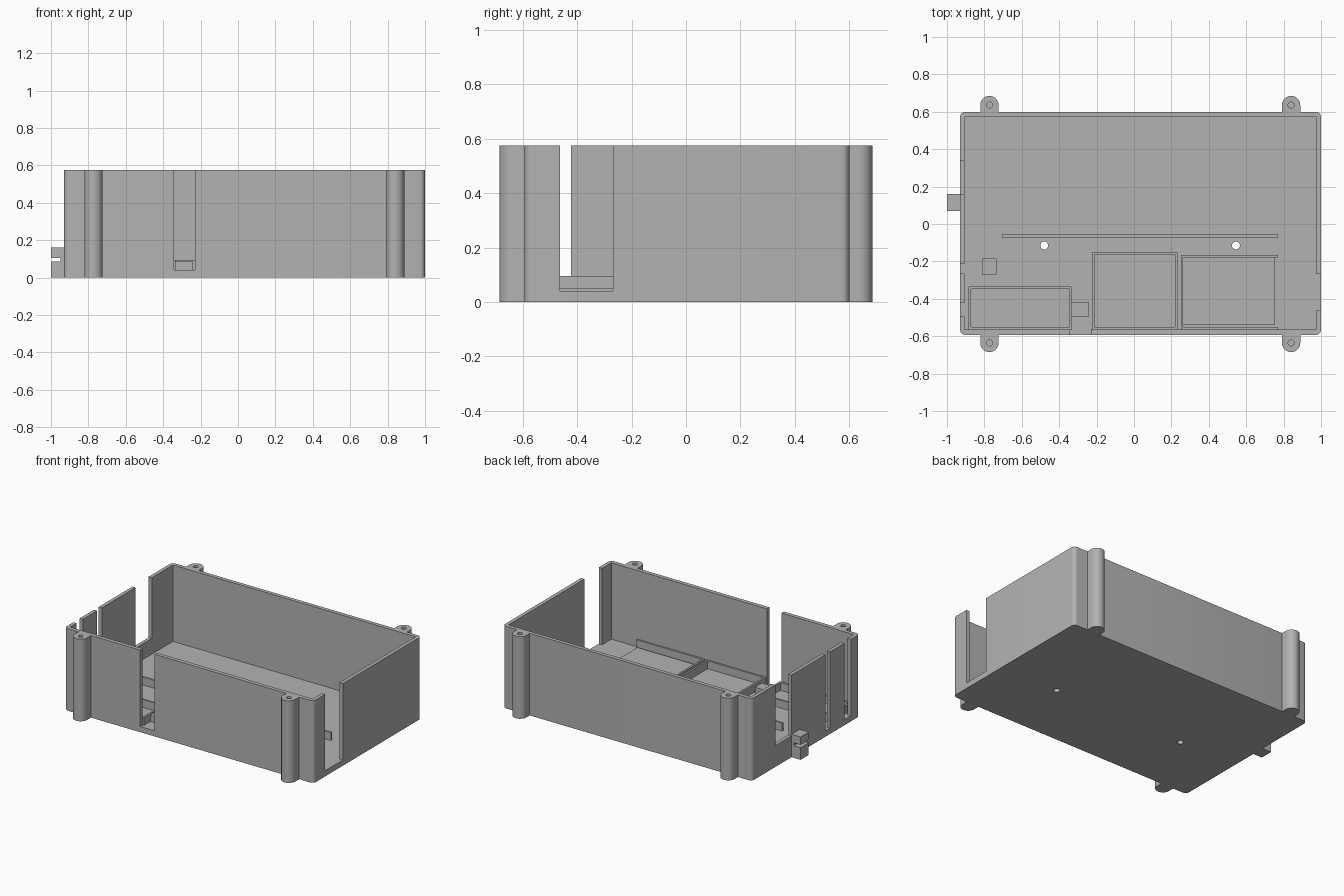
import bpy, bmesh, math

if "Cube" in bpy.data.objects:
    bpy.data.objects.remove(bpy.data.objects["Cube"])

TOP, FLOOR, RIM = 0.575, 0.04, 0.095
X0, X1, Y0, Y1 = -0.93, 1.0, -0.593, 0.6

grey = bpy.data.materials.new("light grey plastic")
grey.use_nodes = True
colour = (0.45, 0.45, 0.45, 1)
grey.diffuse_color = colour
grey.node_tree.nodes["Principled BSDF"].inputs["Base Color"].default_value = colour


def prism(name, outline, z0, z1):
    """Upright prism from a counter-clockwise outline."""
    bm = bmesh.new()
    low = [bm.verts.new((x, y, z0)) for x, y in outline]
    high = [bm.verts.new((x, y, z1)) for x, y in outline]
    n = len(outline)
    bm.faces.new(low[::-1])
    bm.faces.new(high)
    for i in range(n):
        j = (i + 1) % n
        bm.faces.new((low[i], low[j], high[j], high[i]))
    mesh = bpy.data.meshes.new(name)
    bm.to_mesh(mesh)
    bm.free()
    mesh.materials.append(grey)
    obj = bpy.data.objects.new(name, mesh)
    bpy.context.collection.objects.link(obj)
    return obj


def box(name, x0, x1, y0, y1, z0=FLOOR - 0.005, z1=RIM):
    return prism(name, [(x0, y0), (x1, y0), (x1, y1), (x0, y1)], z0, z1)


def arc(cx, cy, r, start, end, n):
    return [(cx + r * math.cos(a), cy + r * math.sin(a))
            for a in (math.radians(start + (end - start) * i / n) for i in range(n + 1))]


def cylinder(name, x, y, r, z0, z1):
    return prism(name, arc(x, y, r, 0, 360, 24)[:-1], z0, z1)


def cut(target, cutter):
    """Subtract the cutter and throw it away."""
    cutter.hide_render = True
    mod = target.modifiers.new("cut", "BOOLEAN")
    mod.operation, mod.solver, mod.object = "DIFFERENCE", "EXACT", cutter
    bpy.context.view_layer.objects.active = target
    bpy.ops.object.modifier_apply(modifier=mod.name)
    bpy.data.objects.remove(cutter)


def smooth(obj):
    bpy.ops.object.select_all(action="DESELECT")
    obj.select_set(True)
    bpy.context.view_layer.objects.active = obj
    bpy.ops.object.shade_smooth_by_angle(angle=math.radians(35))


# Open case with rounded upright corners
R = 0.028
outline = (arc(X1 - R, Y1 - R, R, 0, 90, 6) + arc(X0 + R, Y1 - R, R, 90, 180, 6)
           + arc(X0 + R, Y0 + R, R, 180, 270, 6) + arc(X1 - R, Y0 + R, R, 270, 360, 6))
case = prism("case", outline, 0, TOP)
cut(case, box("cavity", -0.905, 0.974, -0.565, 0.573, FLOOR, 1))

# Cable slots in the front and side walls
cut(case, box("front_slot", -0.343, -0.23, -0.7, -0.55, FLOOR, 1))
cut(case, box("left_slot", 0.96, 1.1, -0.463, -0.268, FLOOR, 1))
for y0, y1, z in ((0.16, 0.34, 0.15), (-0.265, -0.215, FLOOR), (-0.495, -0.423, FLOOR)):
    cut(case, box("right_slot", -1.1, -0.89, y0, y1, z, 1))

# Floor holes
for x in (-0.48, 0.545):
    cut(case, cylinder("floor_hole", x, -0.115, 0.021, -0.1, 0.2))
smooth(case)

# Screw posts outside the front and back walls
for x in (-0.773, 0.84):
    for side, wall, name in ((1, Y1, "back"), (-1, Y0, "front")):
        cy, r = side * 0.636, 0.049
        shape = [(x + r, wall - side * 0.01)] + arc(x, cy, r, 0, 180 * side, 16) \
            + [(x - r, wall - side * 0.01)]
        post = prism(name + "_screw_post", shape if side > 0 else shape[::-1], 0, TOP)
        cut(post, cylinder("screw_hole", x, cy, 0.016, 0.3, 1))
        smooth(post)

# Cable clip on the right wall
clip = box("cable_clip", -1.0, X0 + 0.005, 0.07, 0.16, 0, 0.16)
cut(clip, box("clip_slot", -1.1, -0.948, 0, 0.3, 0.085, 0.105))

# Component trays: low frames on the floor
for name, x0, x1, y0 in (("battery_tray", -0.885, -0.333, -0.335),
                         ("middle_tray", -0.225, 0.232, -0.15)):
    tray = box(name, x0, x1, -0.567, y0)
    cut(tray, box("tray_inside", x0 + 0.013, x1 - 0.013, -0.552, y0 - 0.013, 0, 1))

# Open-ended tray with a thin base
box("open_tray_base", 0.255, 0.755, -0.54, -0.175, z1=0.05)
box("open_tray_back", 0.25, 0.77, -0.178, -0.165)
box("open_tray_front", 0.25, 0.77, -0.567, -0.552)
box("open_tray_side", 0.25, 0.263, -0.567, -0.165)

# Board rail and small component blocks
box("board_rail", -0.705, 0.77, -0.072, -0.057)
box("switch_block", -0.333, -0.24, -0.495, -0.418, z1=0.085)
box("sensor_block", -0.812, -0.735, -0.27, -0.185, z1=0.085)
